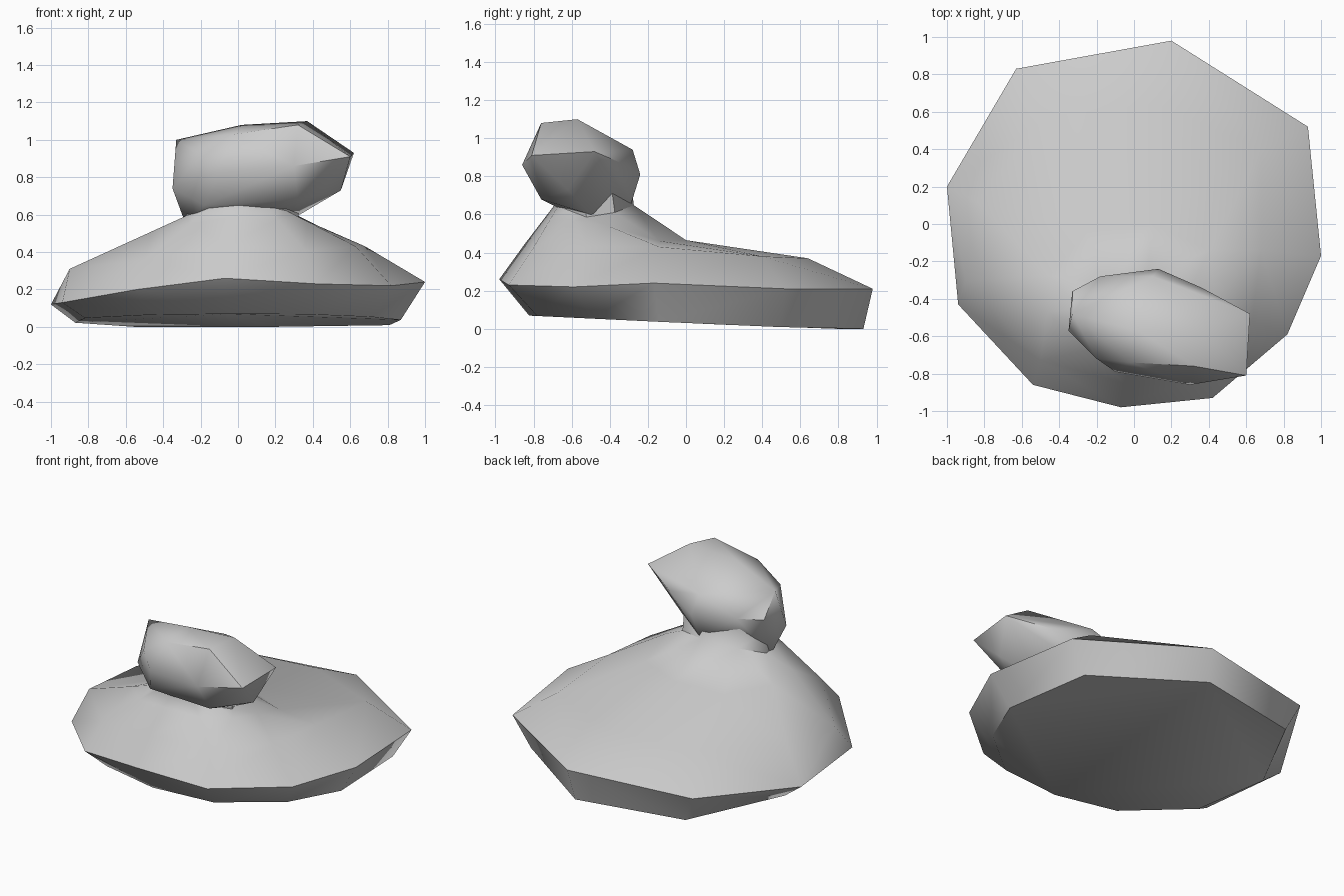
import bpy
import bmesh
import math
from mathutils import Vector

default_cube = bpy.data.objects.get("Cube")
if default_cube:
    bpy.data.objects.remove(default_cube, do_unlink=True)

# One plain stone grey for the whole model
grey = bpy.data.materials.new("stone grey")
grey.use_nodes = True
colour = (0.6, 0.6, 0.6, 1)
grey.diffuse_color = colour
grey.node_tree.nodes["Principled BSDF"].inputs["Base Color"].default_value = colour


def finish(bm, name, angle):
    """Turn a bmesh into a smooth-shaded object with sharp creases."""
    bmesh.ops.recalc_face_normals(bm, faces=bm.faces[:])
    mesh = bpy.data.meshes.new(name)
    bm.to_mesh(mesh)
    bm.free()
    mesh.materials.append(grey)
    obj = bpy.data.objects.new(name, mesh)
    bpy.context.collection.objects.link(obj)
    bpy.ops.object.select_all(action="DESELECT")
    obj.select_set(True)
    bpy.context.view_layer.objects.active = obj
    bpy.ops.object.shade_smooth_by_angle(angle=math.radians(angle))
    return obj


def loft(name, rings, angle):
    """Skin a stack of rings and cap both ends."""
    bm = bmesh.new()
    loops = [[bm.verts.new(p) for p in ring] for ring in rings]
    for low, high in zip(loops, loops[1:]):
        for i in range(len(low)):
            j = (i + 1) % len(low)
            bm.faces.new((low[i], low[j], high[j], high[i]))
    bm.faces.new(loops[0][::-1])
    bm.faces.new(loops[-1])
    bmesh.ops.triangulate(bm, faces=bm.faces[:])
    return finish(bm, name, angle)


def hull(name, points, angle):
    """Wrap a faceted convex skin around a few corner points."""
    bm = bmesh.new()
    for p in points:
        bm.verts.new(p)
    result = bmesh.ops.convex_hull(bm, input=bm.verts[:])
    spare = {v for v in result["geom_interior"] if isinstance(v, bmesh.types.BMVert)}
    bmesh.ops.delete(bm, geom=list(spare), context="VERTS")
    return finish(bm, name, angle)


# Body outline, its widest edge
rim = [Vector(p) for p in (
    (1, -.17, .24), (.93, .52, .21), (.2, .98, .21), (-.63, .83, .18),
    (-1, .2, .12), (-.94, -.43, .13), (-.54, -.86, .2), (-.07, -.98, .26),
    (.42, -.93, .23), (.82, -.59, .22))]

# Upper shoulder, where the back rounds over into the sides
shoulder = [Vector(p) for p in (
    (.68, -.14, .43), (.68, .4, .38), (.12, .64, .37), (-.45, .58, .36),
    (-.84, .12, .32), (-.9, -.3, .31), (-.5, -.73, .36), (-.05, -.85, .44),
    (.36, -.81, .41), (.63, -.52, .43))]

# Underside, tucked in more at the front than at the back
base = [Vector((p.x * .87, p.y * (.95 if p.y > 0 else .84), max(0, .03 - p.y * .04)))
        for p in rim]

# Oval neck ring pointing the same way as the shoulder corners
neck = []
for p in shoulder:
    turn = math.atan2(p.y, p.x)
    neck.append(Vector((.02 + .31 * math.cos(turn), -.48 + .21 * math.sin(turn),
                        .57 + .08 * abs(math.sin(turn)))))

# Slope between shoulder and neck, dipping behind the neck
slope = []
for p, q in zip(shoulder, neck):
    mid = p.lerp(q, .7)
    mid.z -= .1 * min(1, max(0, p.y * 2))
    slope.append(mid)
throat = [p + Vector((0, -.02, .15)) for p in neck]
loft("body_and_neck", (base, rim, shoulder, slope, neck, throat), 50)

# Head: a lopsided boulder leaning toward the left
crown = [(.37, -.57, 1.1), (.32, -.76, 1.08), (.02, -.57, 1.08), (-.33, -.48, 1),
         (-.02, -.74, 1.03)]
nape = [(.13, -.24, .81), (.1, -.28, .94), (-.18, -.28, .85), (-.33, -.36, .85),
        (.36, -.34, .87)]
cheeks = [(-.35, -.57, .74), (.62, -.48, .93), (.6, -.81, .91), (.55, -.62, .73)]
face = [(.3, -.86, .86), (-.1, -.79, .83), (-.2, -.72, .92), (.32, -.76, .68),
        (-.18, -.68, .65)]
chin = [(-.28, -.5, .55), (.33, -.5, .6), (.1, -.29, .65)]
hull("head", crown + nape + cheeks + face + chin, 50)
